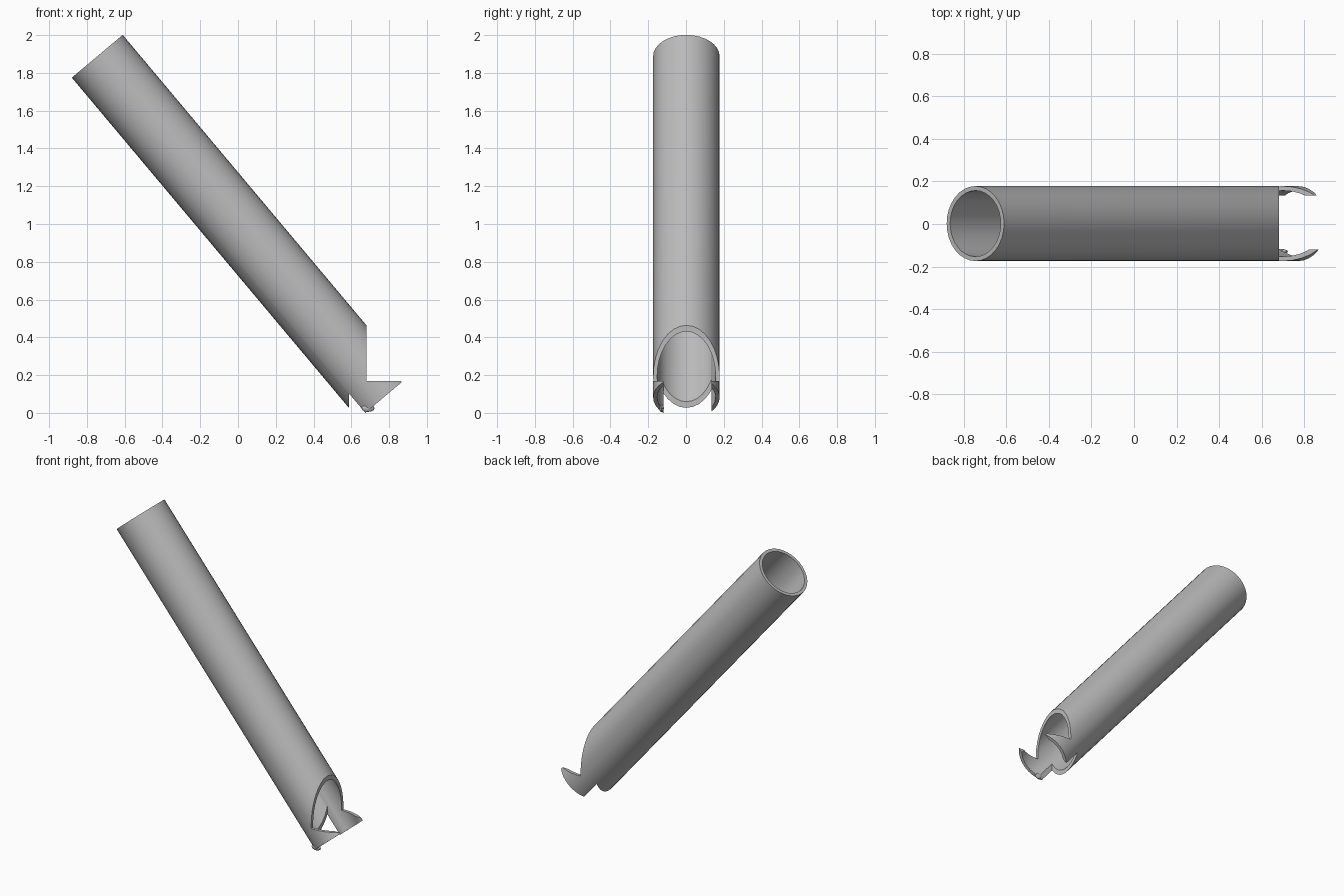
import bpy, bmesh, math
from mathutils import Matrix, Vector

cube = bpy.data.objects.get("Cube")
if cube:
    bpy.data.objects.remove(cube, do_unlink=True)

grey = bpy.data.materials.new("plain grey")
grey.use_nodes = True
colour = (0.5, 0.5, 0.5, 1)
grey.diffuse_color = colour
grey.node_tree.nodes["Principled BSDF"].inputs["Base Color"].default_value = colour

OUTER, INNER, LENGTH, SIDES = 0.176, 0.155, 2.358, 32
TOP = Vector((-0.745, 0.002, 1.888))
TILT = math.radians(140)          # local +z runs down the tube


def add_object(name, bm):
    bmesh.ops.recalc_face_normals(bm, faces=bm.faces)
    mesh = bpy.data.meshes.new(name)
    bm.to_mesh(mesh)
    bm.free()
    mesh.materials.append(grey)
    obj = bpy.data.objects.new(name, mesh)
    bpy.context.collection.objects.link(obj)
    return obj


def cutter(name, low, high):
    low, high = Vector(low), Vector(high)
    bm = bmesh.new()
    bmesh.ops.create_cube(bm, size=1, matrix=Matrix.Translation((low + high) / 2)
                          @ Matrix.Diagonal((*(high - low), 1)))
    obj = add_object(name, bm)
    obj.hide_render = True
    return obj


# Hollow tube: spin a wall rectangle, then tilt it
bm = bmesh.new()
profile = [(INNER, 0), (OUTER, 0), (OUTER, LENGTH), (INNER, LENGTH)]
rings = []
for i in range(SIDES):
    a = 2 * math.pi * i / SIDES
    rings.append([bm.verts.new((r * math.cos(a), r * math.sin(a), z)) for r, z in profile])
for i in range(SIDES):
    p, q = rings[i], rings[(i + 1) % SIDES]
    for k in range(4):
        n = (k + 1) % 4
        bm.faces.new((p[k], q[k], q[n], p[n]))
bm.transform(Matrix.Translation(TOP) @ Matrix.Rotation(TILT, 4, "Y"))
tube = add_object("tube", bm)

# Upright mouth opening, and the channel that leaves two side prongs
cuts = [cutter("mouth_cutter", (0.68, -0.5, 0.168), (1.5, 0.5, 1)),
        cutter("channel_cutter", (0.587, -0.12, -0.5), (1.5, 0.135, 0.3))]
for c in cuts:
    mod = tube.modifiers.new(c.name, "BOOLEAN")
    mod.operation = "DIFFERENCE"
    mod.solver = "EXACT"
    mod.object = c
bpy.context.view_layer.update()
depsgraph = bpy.context.evaluated_depsgraph_get()
final = bpy.data.meshes.new_from_object(tube.evaluated_get(depsgraph))
tube.modifiers.clear()
tube.data = final
for c in cuts:
    bpy.data.objects.remove(c, do_unlink=True)

# Small nub at the foot of the front prong
bm = bmesh.new()
bmesh.ops.create_uvsphere(bm, u_segments=12, v_segments=6, radius=1,
                          matrix=Matrix.Translation((0.688, -0.13, 0.025))
                          @ Matrix.Diagonal((0.035, 0.013, 0.02, 1)))
nub = add_object("prong_nub", bm)

bpy.ops.object.select_all(action="DESELECT")
for obj in (tube, nub):
    obj.select_set(True)
bpy.context.view_layer.objects.active = tube
bpy.ops.object.shade_smooth_by_angle(angle=math.radians(30))
